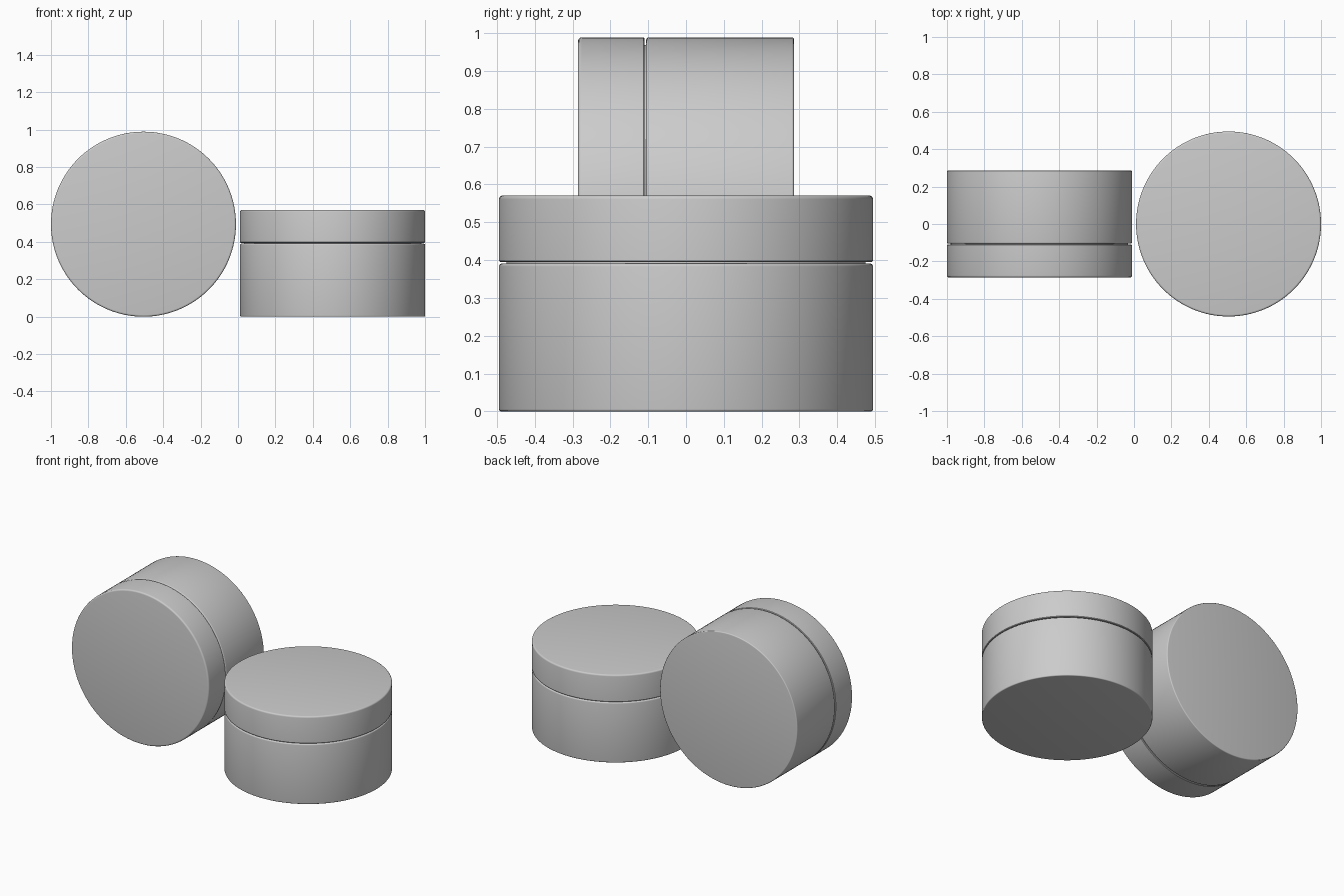
import bpy, bmesh, math
from mathutils import Matrix

if "Cube" in bpy.data.objects:
    bpy.data.objects.remove(bpy.data.objects["Cube"])

R = 0.4945      # jar radius
H = 0.571       # jar height
SEAM = 0.393    # where lid meets body
SEGMENTS = 128


def rounded(r, z, size, start):
    """Quarter-round corner points for a lathe profile."""
    return [(r - size + size * math.cos(math.radians(start + a)),
             z + size * math.sin(math.radians(start + a)))
            for a in (0, 22.5, 45, 67.5, 90)]


def lathe(name, profile, matrix):
    """Revolve an (r, z) profile that starts and ends on the axis."""
    bm = bmesh.new()
    verts = [bm.verts.new((r, 0, z)) for r, z in profile]
    edges = [bm.edges.new(p) for p in zip(verts, verts[1:])]
    bmesh.ops.spin(bm, geom=verts + edges, axis=(0, 0, 1), cent=(0, 0, 0),
                   angle=2 * math.pi, steps=SEGMENTS, use_duplicate=False)
    bmesh.ops.remove_doubles(bm, verts=bm.verts, dist=1e-5)
    bmesh.ops.recalc_face_normals(bm, faces=bm.faces)
    mesh = bpy.data.meshes.new(name)
    bm.to_mesh(mesh)
    bm.free()
    obj = bpy.data.objects.new(name, mesh)
    bpy.context.collection.objects.link(obj)
    obj.matrix_world = matrix
    bpy.ops.object.select_all(action='DESELECT')
    obj.select_set(True)
    bpy.context.view_layer.objects.active = obj
    bpy.ops.object.shade_smooth_by_angle(angle=math.radians(35))


def jar(prefix, matrix):
    # Body with rounded rims and a narrow neck tucked under the lid
    neck = R - 0.02
    body = [(0, 0)] + rounded(R, 0.006, 0.006, -90)
    body += rounded(R, SEAM - 0.010, 0.008, 0)
    body += [(neck, SEAM - 0.002), (neck, SEAM + 0.01), (0, SEAM + 0.01)]
    lathe(prefix + "_body", body, matrix)
    # Lid with a softened top edge
    lid = [(0, SEAM + 0.002), (R - 0.003, SEAM + 0.002), (R, SEAM + 0.005)]
    lid += rounded(R, H - 0.01, 0.01, 0) + [(0, H)]
    lathe(prefix + "_lid", lid, matrix)


# Upright jar on the right
jar("upright_jar", Matrix.Translation((1 - R, 0, 0)))
# Jar lying on its side on the left, lid facing front
jar("lying_jar", Matrix.Translation((R - 1, H / 2, R)) @ Matrix.Rotation(math.pi / 2, 4, 'X'))
